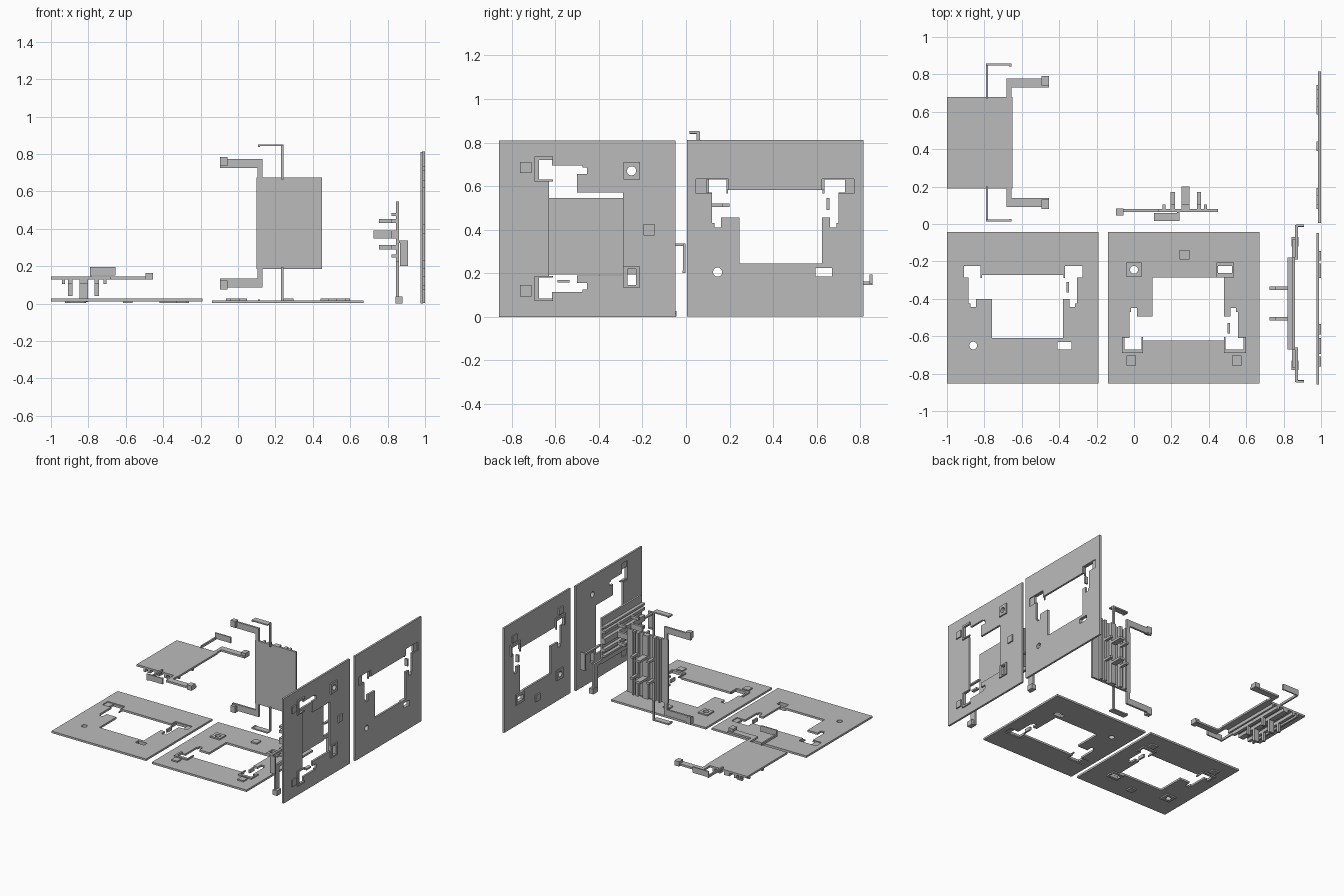
import bpy, bmesh, math
from mathutils import Matrix

if "Cube" in bpy.data.objects:
    bpy.data.objects.remove(bpy.data.objects["Cube"])

grey = bpy.data.materials.new("plain grey")
grey.diffuse_color = (0.5, 0.5, 0.5, 1)
grey.use_nodes = True
grey.node_tree.nodes["Principled BSDF"].inputs["Base Color"].default_value = grey.diffuse_color


def finish(name, bm):
    bmesh.ops.recalc_face_normals(bm, faces=bm.faces)
    me = bpy.data.meshes.new(name)
    bm.to_mesh(me)
    bm.free()
    me.materials.append(grey)
    return me


def boxes(name, items):
    """Mesh of boxes given as (x0, x1, y0, y1, z0, z1)."""
    bm = bmesh.new()
    for x0, x1, y0, y1, z0, z1 in items:
        m = Matrix.Translation(((x0 + x1) / 2, (y0 + y1) / 2, (z0 + z1) / 2))
        bmesh.ops.create_cube(bm, size=1, matrix=m @ Matrix.Diagonal((x1 - x0, y1 - y0, z1 - z0, 1)))
    return finish(name, bm)


def sheet(name, outlines, z0, z1):
    """Flat sheet from a closed outline followed by its holes."""
    cu = bpy.data.curves.new(name, 'CURVE')
    cu.dimensions, cu.fill_mode, cu.extrude = '2D', 'BOTH', (z1 - z0) / 2
    for pts in outlines:
        sp = cu.splines.new('POLY')
        sp.points.add(len(pts) - 1)
        for p, (x, y) in zip(sp.points, pts):
            p.co = (x, y, 0, 1)
        sp.use_cyclic_u = True
    ob = bpy.data.objects.new(name, cu)
    src = bpy.data.meshes.new_from_object(ob)
    bm = bmesh.new()
    bm.from_mesh(src)
    bmesh.ops.remove_doubles(bm, verts=bm.verts, dist=1e-5)
    bmesh.ops.translate(bm, verts=bm.verts, vec=(0, 0, (z0 + z1) / 2))
    bpy.data.objects.remove(ob)
    bpy.data.curves.remove(cu)
    bpy.data.meshes.remove(src)
    for f in bm.faces:
        f.smooth = False
    return finish(name, bm)


def rect(x0, x1, y0, y1):
    return [(x0, y0), (x1, y0), (x1, y1), (x0, y1)]


def place(name, me, matrix):
    ob = bpy.data.objects.new(name, me)
    bpy.context.collection.objects.link(ob)
    ob.matrix_world = matrix
    return ob


def frame(rows):
    return Matrix(rows + [(0, 0, 0, 1)])


# ---- mounting sheet: window with two slotted notches, round and square holes
window = [(-.76, -.61), (-.38, -.61), (-.38, -.40), (-.345, -.40), (-.345, -.445), (-.315, -.445),
          (-.315, -.425), (-.305, -.425), (-.305, -.285), (-.275, -.285), (-.275, -.225), (-.37, -.225),
          (-.37, -.272), (-.82, -.272), (-.82, -.225), (-.91, -.225), (-.91, -.285), (-.885, -.285),
          (-.885, -.425), (-.875, -.425), (-.875, -.445), (-.845, -.445), (-.845, -.40), (-.76, -.40)]
circle = [(-.86 + .021 * math.cos(a * math.pi / 12), -.65 + .021 * math.sin(a * math.pi / 12)) for a in range(24)]
slot = rect(-.41, -.335, -.67, -.632)
mount = sheet("mounting_sheet", [rect(-1, -.19, -.8525, -.0425), window, circle, slot], 0, .015)

# shallow pockets beside the notches
work = place("mounting_sheet_work", mount, Matrix())
cutter = place("pocket_cutter", boxes("pocket_cutter", [(-.96, -.81, -.288, -.222, .008, .03),
                                                        (-.38, -.235, -.288, -.222, .008, .03)]), Matrix())
cutter.hide_render = True
mod = work.modifiers.new("pockets", 'BOOLEAN')
mod.operation, mod.object, mod.solver = 'DIFFERENCE', cutter, 'EXACT'
mount = bpy.data.meshes.new_from_object(work.evaluated_get(bpy.context.evaluated_depsgraph_get()))
mount.name = "mounting_sheet"
bpy.data.objects.remove(work)
bpy.data.objects.remove(cutter)

# raised pads and rims on the rear of the sheet
B = -.01


def notch_rim(x0, x1, n0, n1):
    return [(x0, -.29), (n0, -.29), (n0, -.225), (n1, -.225), (n1, -.29), (x1, -.29), (x1, -.205), (x0, -.205)]


pads = boxes("square_pads", [(x - .026, x + .026, y - .026, y + .026, B, 0)
                             for x, y in ((-.59, -.73), (-.875, -.165), (-.31, -.165))])
rims = {
    "round_hole_rim": sheet("round_hole_rim", [rect(-.9, -.82, -.69, -.612), circle], B, 0),
    "slot_rim": sheet("slot_rim", [rect(-.42, -.325, -.69, -.61), slot], B, 0),
    "left_notch_rim": sheet("left_notch_rim", [notch_rim(-.925, -.812, -.91, -.82)], B, 0),
    "right_notch_rim": sheet("right_notch_rim", [notch_rim(-.378, -.262, -.37, -.275)], B, 0),
    "square_pads": pads,
    "slot_catches": boxes("slot_catches", [(-.36, -.347, -.365, -.31, B, .015)]),
}

mounts = {
    "left_floor": frame([(1, 0, 0, 0), (0, 1, 0, 0), (0, 0, 1, .0125)]),
    "right_floor": frame([(1, 0, 0, .86), (0, -1, 0, -.895), (0, 0, -1, .0175)]),
    "front_wall": frame([(0, 0, -1, .99), (0, -1, 0, -.90), (-1, 0, 0, -.19)]),
    "back_wall": frame([(0, 0, 1, .985), (1, 0, 0, 1.005), (0, 1, 0, .855)]),
}
for tag, m in mounts.items():
    place(tag + "_sheet", mount, m)
    for part, me in rims.items():
        place(tag + "_" + part, me, m)

# ---- ribbed flap, symmetric about y = MID
MID = .435


def both(items):
    out = []
    for x0, x1, y0, y1, z0, z1 in items:
        out += [(x0, x1, y0, y1, z0, z1), (x0, x1, 2 * MID - y1, 2 * MID - y0, z0, z1)]
    return out


ribs = [(-.94, -.925), (-.908, -.886), (-.847, -.803), (-.768, -.744), (-.718, -.703)]
depth = [.04, .01, .04]
flap = {
    "flap_plate": boxes("flap_plate", [(-1, -.65, .19, .68, .13, .145)]),
    "flap_ribs": boxes("flap_ribs", [(a, b, .19, .68, .105, .13) for a, b in ribs]),
    "rib_tabs": boxes("rib_tabs", both([(a, b, .508, .526, d, .105)
                                        for (a, b), d in zip(ribs[1:4], depth)])),
    # cranked arms ending in small blocks
    "cranked_arms": boxes("cranked_arms", both([(-.682, -.655, .68, .735, .13, .145),
                                                (-.682, -.455, .73, .778, .13, .145)])),
    "arm_end_blocks": boxes("arm_end_blocks", both([(-.494, -.455, .74, .79, .128, .165)])),
    # thin stems ending in upright blades
    "stems": boxes("stems", both([(-.792, -.78, .67, .855, .145, .162)])),
    "stem_blades": boxes("stem_blades", both([(-.792, -.656, .847, .857, .15, .195),
                                              (-.668, -.656, .843, .857, .15, .195)])),
}
flaps = {
    "flat": Matrix(),
    "front": frame([(-1, 0, 0, -.55), (0, 0, -1, .21), (0, -1, 0, .865)]),
    "side": frame([(0, 0, 1, .715), (0, 1, 0, -.86), (-1, 0, 0, -.455)]),
}
for tag, m in flaps.items():
    for part, me in flap.items():
        place(tag + "_" + part, me, m)
